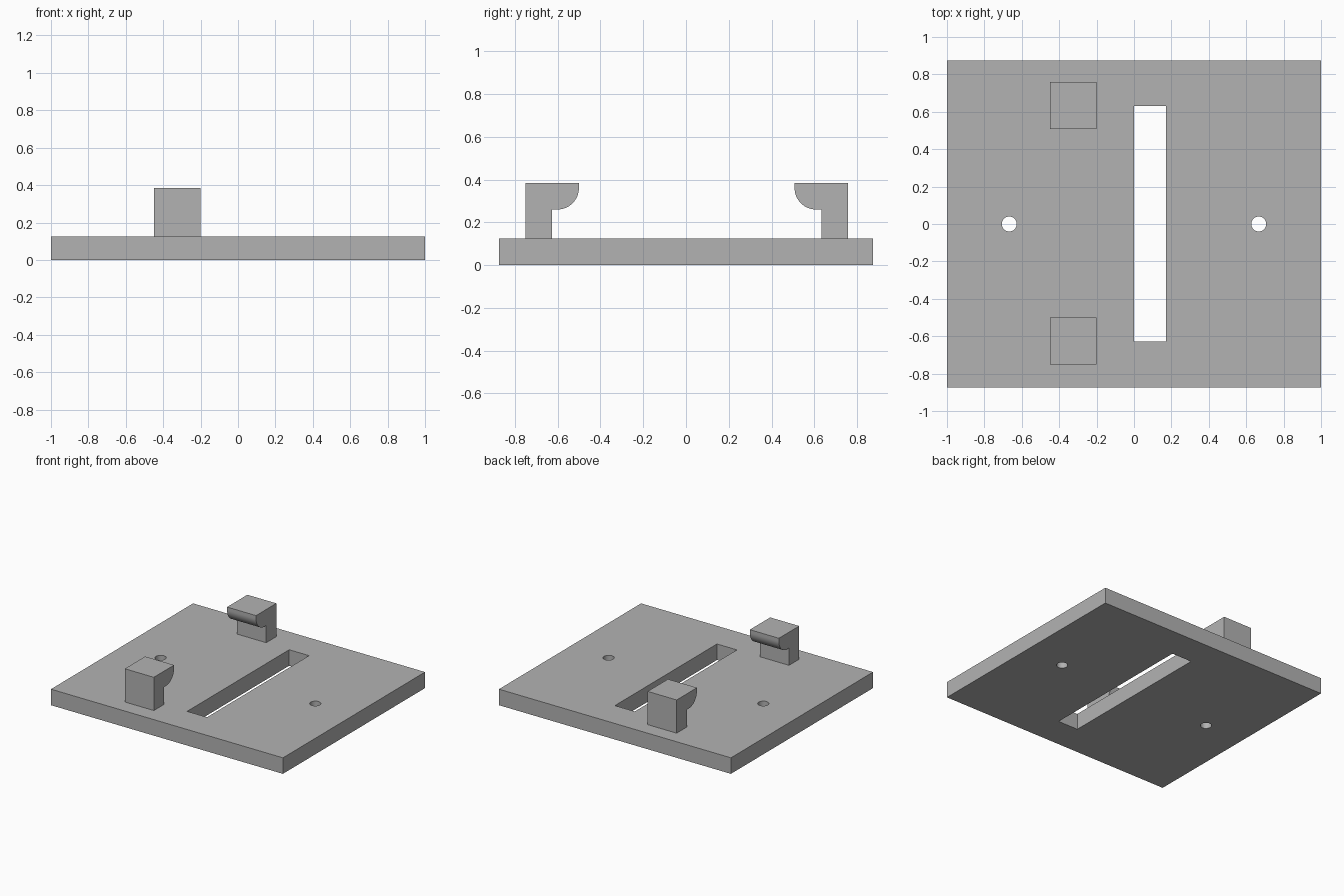
import bpy
import bmesh
from math import cos, sin, pi

cube = bpy.data.objects.get("Cube")
if cube:
    bpy.data.objects.remove(cube)

THICK = 0.125
TOP = 0.384

grey = bpy.data.materials.new("plain grey")
grey.use_nodes = True
grey.diffuse_color = (0.45, 0.45, 0.45, 1)
grey.node_tree.nodes["Principled BSDF"].inputs["Base Color"].default_value = grey.diffuse_color


def add_object(name, bm):
    bmesh.ops.recalc_face_normals(bm, faces=bm.faces)
    mesh = bpy.data.meshes.new(name)
    bm.to_mesh(mesh)
    bm.free()
    mesh.materials.append(grey)
    obj = bpy.data.objects.new(name, mesh)
    bpy.context.collection.objects.link(obj)
    return obj


def extrude(name, profile, offset):
    """Solid made by sweeping a closed profile along an offset."""
    bm = bmesh.new()
    face = bm.faces.new([bm.verts.new(p) for p in profile])
    swept = bmesh.ops.extrude_face_region(bm, geom=[face], use_keep_orig=True)
    moved = [v for v in swept["geom"] if isinstance(v, bmesh.types.BMVert)]
    bmesh.ops.translate(bm, verts=moved, vec=offset)
    return add_object(name, bm)


def rectangle(x0, x1, y0, y1, z):
    return [(x0, y0, z), (x1, y0, z), (x1, y1, z), (x0, y1, z)]


def circle(cx, r, z, sides=32):
    return [(cx + r * cos(2 * pi * i / sides), r * sin(2 * pi * i / sides), z)
            for i in range(sides)]


def smooth(obj):
    bpy.ops.object.select_all(action="DESELECT")
    obj.select_set(True)
    bpy.context.view_layer.objects.active = obj
    bpy.ops.object.shade_smooth_by_angle()


# Base plate with a long slot and two screw holes
plate = extrude("base_plate", rectangle(-1, 1, -0.875, 0.875, 0), (0, 0, THICK))
cutters = [extrude("slot_cutter", rectangle(0, 0.172, -0.627, 0.63, -0.1), (0, 0, 0.4))]
for side, x in (("left", 0.667), ("right", -0.667)):
    cutters.append(extrude(side + "_hole_cutter", circle(x, 0.04, -0.1), (0, 0, 0.4)))
bpy.context.view_layer.objects.active = plate
for cutter in cutters:
    cutter.hide_render = True
    mod = plate.modifiers.new(cutter.name, "BOOLEAN")
    mod.object = cutter
    mod.solver = "EXACT"
    bpy.ops.object.modifier_apply(modifier=mod.name)
for cutter in cutters:
    bpy.data.objects.remove(cutter)
smooth(plate)


# Hooked clips facing each other, each with a rounded lip
def clip(name, outer, inward):
    r = 0.1
    lip = 0.25
    under = 0.26
    outline = [(0, THICK), (0.125, THICK), (0.125, under)]
    for i in range(17):
        a = pi / 2 * i / 16
        outline.append((lip - r + r * sin(a), under + r - r * cos(a)))
    outline += [(lip, TOP), (0, TOP)]
    profile = [(-0.45, outer + inward * u, z) for u, z in outline]
    smooth(extrude(name, profile, (0.25, 0, 0)))


clip("front_clip", -0.751, 1)
clip("back_clip", 0.758, -1)
